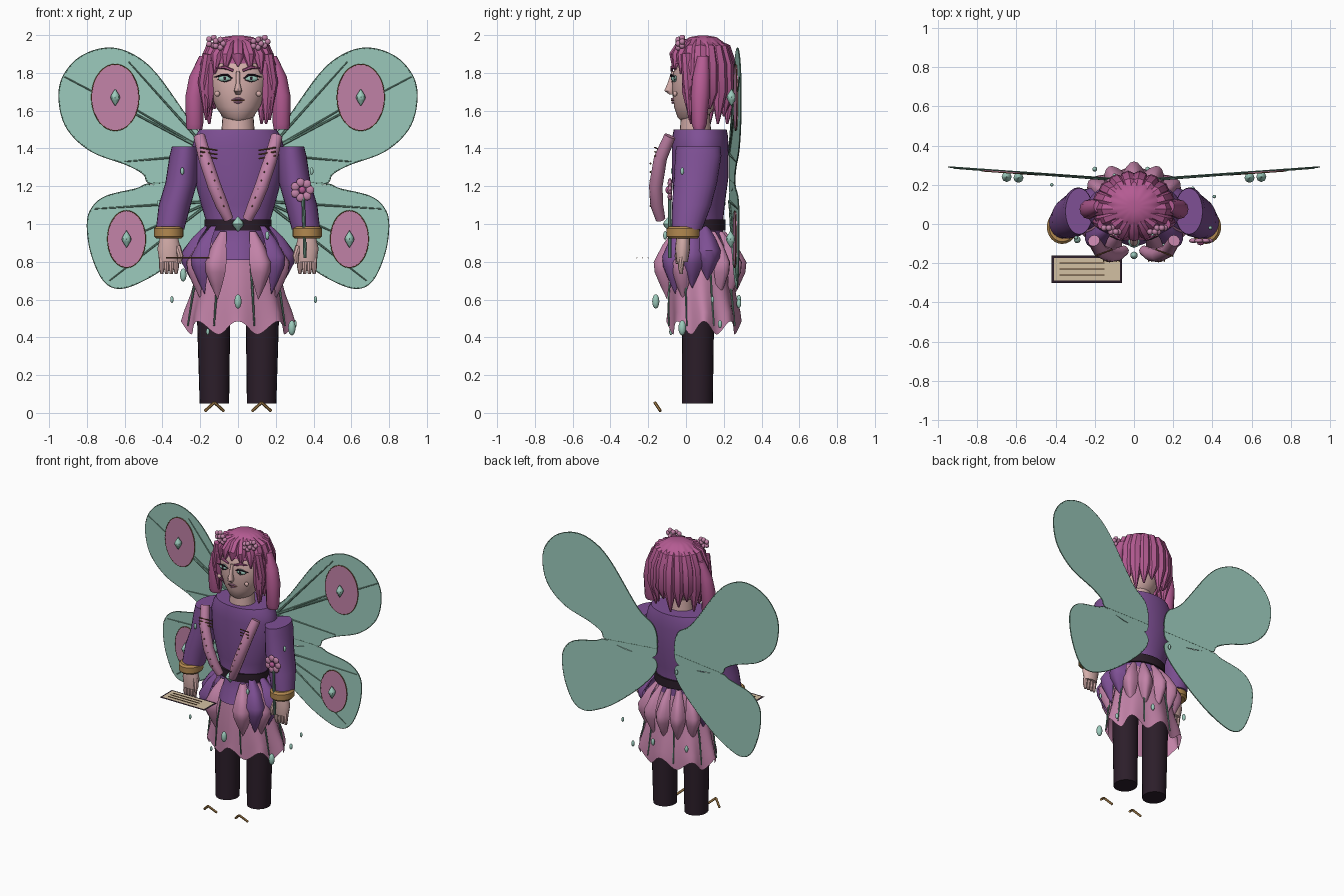
import bpy, bmesh
from math import sin, cos, pi, radians
from mathutils import Vector

if "Cube" in bpy.data.objects:
    bpy.data.objects.remove(bpy.data.objects["Cube"], do_unlink=True)


def material(name, *rgb):
    m = bpy.data.materials.new(name)
    m.use_nodes = True
    m.diffuse_color = (*rgb, 1)
    m.node_tree.nodes["Principled BSDF"].inputs["Base Color"].default_value = (*rgb, 1)
    return m


mint = material("mint", .33, .59, .5)
pink = material("rose pink", .54, .225, .39)
magenta = material("magenta hair", .46, .105, .29)
purple = material("purple cloth", .21, .08, .3)
plum = material("dark plum", .025, .013, .023)
gold = material("gold", .45, .25, .08)
skin = material("skin", .66, .42, .4)
cream = material("cream page", .65, .53, .36)
green = material("vein green", .15, .3, .23)
brown = material("brown thread", .18, .08, .035)


def finish(name, bm, mat, angle=40):
    bmesh.ops.recalc_face_normals(bm, faces=bm.faces)
    me = bpy.data.meshes.new(name)
    bm.to_mesh(me)
    bm.free()
    me.materials.append(mat)
    me.shade_smooth()
    me.set_sharp_from_angle(angle=radians(angle))
    ob = bpy.data.objects.new(name, me)
    bpy.context.collection.objects.link(ob)


def skin_rings(name, rings, mat, cap=True, closed=True):
    """Bridge successive rings of points into a surface."""
    bm = bmesh.new()
    rows = [[bm.verts.new(p) for p in r] for r in rings]
    n = len(rows[0])
    for a, b in zip(rows, rows[1:]):
        for i in range(n if closed else n - 1):
            j = (i + 1) % n
            bm.faces.new((a[i], a[j], b[j], b[i]))
    if cap:
        bm.faces.new(rows[0])
        bm.faces.new(rows[-1])
    finish(name, bm, mat)


def loft(name, rings, mat, sides=24, lobes=0, amp=0, hem=0, cap=True):
    """Stack horizontal ellipses (x, y, z, rx, ry), with optional growing folds."""
    out = []
    for k, (x, y, z, rx, ry) in enumerate(rings):
        t = k / (len(rings) - 1)
        ring = []
        for i in range(sides):
            a = 2 * pi * i / sides
            w = cos(lobes * a)
            m = 1 + amp * t * w
            ring.append((x + rx * m * sin(a), y - ry * m * cos(a), z + hem * w * t ** 3))
        out.append(ring)
    skin_rings(name, out, mat, cap)


def tube(name, pts, radii, mat, sides=8):
    pts = [Vector(p) for p in pts]
    if not isinstance(radii, (list, tuple)):
        radii = [radii] * len(pts)
    rings = []
    for i, p in enumerate(pts):
        d = (pts[min(i + 1, len(pts) - 1)] - pts[max(i - 1, 0)]).normalized()
        u = d.cross(Vector((0, 1, 0) if abs(d.y) < .9 else (1, 0, 0))).normalized()
        v = d.cross(u)
        rings.append([p + radii[i] * (u * cos(2 * pi * j / sides) + v * sin(2 * pi * j / sides))
                      for j in range(sides)])
    skin_rings(name, rings, mat)


def ball(name, loc, size, mat):
    bm = bmesh.new()
    bmesh.ops.create_uvsphere(bm, u_segments=14, v_segments=8, radius=1)
    for v in bm.verts:
        v.co = Vector(loc) + Vector(v.co[i] * size[i] for i in range(3))
    finish(name, bm, mat)


def gem(name, x, y, z, r, h):
    rings = [(x, y, z + h * k, r * s, r * s) for k, s in ((-1, .05), (-.3, .8), (0, 1), (.3, .8), (1, .05))]
    loft(name, rings, mint, 8)


def sheet(name, x, y, z, w, d, mat):
    rows = [[(x + i * w / 2, y + j * d / 2, z) for i in (-1, 1)] for j in (-1, 1)]
    skin_rings(name, rows, mat, cap=False, closed=False)


def around(a, rx, ry, z, cy=.08):
    return (rx * sin(a), cy - ry * cos(a), z)


def wing_y(x):
    return .225 + .07 * abs(x)


def smooth_loop(pts, steps=6):
    """Closed Catmull-Rom outline."""
    out, n = [], len(pts)
    for i in range(n):
        a, b, c, d = (Vector(pts[(i + k) % n]) for k in (-1, 0, 1, 2))
        for s in range(steps):
            t = s / steps
            out.append(.5 * (2 * b + (c - a) * t + (2 * a - 5 * b + 4 * c - d) * t * t
                             + (3 * b - a - 3 * c + d) * t ** 3))
    return out


def plate(name, loop, side, front, back, mat):
    rings = [[(side * x, wing_y(x) + o, z) for x, z in loop] for o in (front, back)]
    skin_rings(name, rings, mat)


# Wings: outline, vein root, vein tips, eyespot (x, z, rx, rz)
wings = {
    "upper": ([(.07, 1.28), (.1, 1.4), (.22, 1.5), (.43, 1.79), (.565, 1.9), (.7, 1.93), (.84, 1.88),
               (.93, 1.77), (.945, 1.64), (.9, 1.5), (.775, 1.385), (.59, 1.315), (.5, 1.265),
               (.465, 1.215), (.3, 1.18), (.1, 1.17)], (.14, 1.37),
              [(.58, 1.86), (.92, 1.78), (.65, 1.67), (.6, 1.33)], (.65, 1.67, .125, .175)),
    "lower": ([(.465, 1.21), (.54, 1.185), (.7, 1.145), (.775, 1.08), (.797, .99), (.775, .84), (.71, .7),
               (.62, .66), (.485, .71), (.35, .8), (.18, .95), (.08, 1.08), (.1, 1.165), (.3, 1.175)],
              (.14, 1.12), [(.76, 1.08), (.68, .7), (.59, .92)], (.59, .92, .1, .15)),
}
for s, label in ((1, "left"), (-1, "right")):
    for part, (outline, root, tips, (ex, ez, rx, rz)) in wings.items():
        name = f"{label}_{part}_wing"
        loop = smooth_loop(outline)
        plate(name, loop, s, -.003, .003, mint)
        free_edge = [p for p in loop if p.x > .46 or abs(p.y - 1.18) > .04]
        tube(name + "_rim", [(s * x, wing_y(x), z) for x, z in free_edge], .004, green, 6)
        for tx, tz in tips:
            tube(name + "_vein", [(s * x, wing_y(x) - .005, z) for x, z in (root, (tx, tz))],
                 (.008, .003), green, 6)
        spot = [(ex + rx * cos(pi * i / 18), ez + rz * sin(pi * i / 18)) for i in range(36)]
        plate(name + "_eyespot", spot, s, -.011, -.003, pink)
        tube(name + "_eyespot_ring", [(s * x, wing_y(x) - .009, z) for x, z in spot + spot[:1]], .003, brown, 6)
        gem(name + "_gem", s * ex, wing_y(ex) - .03, ez, .026, .045)

# Torso with a short tunic front, belt and neck
loft("torso", [(0, .05, .81, .15, .162), (0, .06, .9, .16, .14), (0, .07, 1, .165, .125),
               (0, .07, 1.1, .195, .135), (0, .075, 1.25, .235, .15), (0, .075, 1.4, .245, .15),
               (0, .075, 1.46, .23, .148), (0, .075, 1.5, .205, .14)], purple, 32)
loft("belt", [(0, .07, .965, .178, .14), (0, .07, 1.025, .178, .14)], plum, 32)
gem("belt_gem", 0, -.09, 1, .032, .04)
loft("neck", [(0, .05, 1.46, .09, .085), (0, .05, 1.6, .08, .075)], skin)

# Skirt with folds and green ribs
loft("skirt", [(0, .07, .96, .16, .115), (0, .075, .82, .195, .148), (0, .085, .62, .245, .175),
               (0, .095, .52, .275, .185), (0, .095, .45, .285, .188)],
     pink, 96, lobes=8, amp=.06, hem=.035, cap=False)
for i in range(8):
    a = 2 * pi * (i + .4) / 8
    tube("skirt_rib", [around(a, .2, .15, .85), around(a, .25, .18, .64), around(a, .28, .19, .46, .09)],
         (.004, .006, .004), green, 6)


# Pointed, strongly cupped petals over the skirt
def petal(name, angle, mat, top, tip, width, spread):
    a = radians(angle)
    rows = []
    for t, w, r in ((0, .3, .66), (.2, .66, .85), (.45, 1, 1), (.6, .9, 1), (.8, .5, .95), (1, .02, .9)):
        row = []
        for k in (-1, -.7, -.35, 0, .35, .7, 1):
            bulge = .055 * (1 - k * k) * w - .01
            x, y, z = around(a, .25 * r * spread + bulge, .215 * r * spread + bulge, top + (tip - top) * t, .06)
            row.append((x + k * w * width * cos(a), y + k * w * width * sin(a), z))
        rows.append(row)
    skin_rings(name, rows, mat, cap=False, closed=False)


for s in (1, -1):
    for ang in (30, 66, 128, 154):
        petal("pink_petal", s * ang, pink, .96, .6, .068 if ang < 90 else .054, 1)
    for ang, tip in ((52, .63), (82, .66), (106, .7)):
        petal("purple_petal", s * ang, purple, .99, tip, .068, 1.04)
petal("back_petal", 180, pink, .96, .6, .054, 1)

# Mirrored limbs, trim and face
for s, label in ((1, "left"), (-1, "right")):
    loft(label + "_leg", [(s * .125, .06, .05, .078, .082), (s * .13, .065, .6, .09, .085)], plum)
    for k in (-1, 1):
        tube(label + "_shoe_tie", [(s * .125, -.165, .055), (s * .125 + k * .05, -.135, .01)], .008, gold, 6)
    loft(label + "_sleeve", [(s * .28, .065, 1.41, .07, .118), (s * .285, .065, 1.36, .078, .122),
                             (s * .3, .05, 1.22, .084, .115), (s * .335, .03, 1.1, .085, .104),
                             (s * .36, .005, .97, .075, .08)], purple)
    loft(label + "_cuff", [(s * .367, -.015, z, r, r + .009) for z, r in
                           ((.922, .066), (.935, .078), (.975, .078), (.988, .066))], gold)
    loft(label + "_palm", [(s * .365, -.015, .94, .045, .035), (s * .365, -.018, .87, .062, .04),
                           (s * .365, -.02, .8, .05, .03)], skin, 16)
    for k in range(4):
        x = s * (.328 + .025 * k)
        tube(label + "_finger", [(x, -.02, .83), (x, -.028, .77), (x, -.025, .735)], (.017, .015, .008), skin)
    tube(label + "_thumb", [(s * .32, -.03, .88), (s * .305, -.045, .83), (s * .31, -.045, .79)],
         (.018, .016, .009), skin)
    # Padded strap with thread stitches
    tube(label + "_strap", [(s * .205, -.085, 1.465), (s * .175, -.135, 1.35), (s * .125, -.16, 1.2),
                            (s * .085, -.155, 1.1), (s * .05, -.135, 1.025)],
         (.031, .035, .036, .034, .026), pink, 12)
    for k in range(3):
        z = 1.405 - k * .022
        tube(label + "_stitch", [(s * .11, -.13, z - .015), (s * .2, -.165, z)], .004, brown, 6)
    for k in range(6):
        ball(label + "_strap_bead", (s * (.155 - .016 * k), -.188, 1.32 - .045 * k), (.004, .005, .005), brown)
    # Face features
    ball(label + "_eye", (s * .07, -.062, 1.77), (.036, .016, .018), mint)
    ball(label + "_pupil", (s * .07, -.076, 1.771), (.008, .004, .009), plum)
    tube(label + "_eyelid", [(s * .03, -.07, 1.77), (s * .055, -.08, 1.788), (s * .085, -.077, 1.789),
                             (s * .125, -.06, 1.777)], (.003, .006, .006, .003), plum, 6)
    tube(label + "_lower_lid", [(s * .035, -.068, 1.764), (s * .07, -.076, 1.752), (s * .108, -.058, 1.766)],
         .002, plum, 6)
    tube(label + "_brow", [(s * .025, -.075, 1.812), (s * .07, -.074, 1.83), (s * .115, -.055, 1.825)],
         (.007, .009, .004), magenta, 6)
    ball(label + "_cheek_dot", (s * .11, -.058, 1.69), (.015, .012, .015), skin)
    # Broad lock at the side of the head
    loft(label + "_broad_lock", [(s * .185, .09, 1.89, .02, .03), (s * .213, .08, 1.78, .045, .045),
                                 (s * .23, .075, 1.68, .048, .05), (s * .23, .07, 1.53, .046, .04),
                                 (s * .23, .07, 1.5, .04, .03)], magenta, 12)
    tube(label + "_face_lock", [(s * .16, .0, 1.9), (s * .182, .01, 1.75), (s * .168, .02, 1.55)],
         (.028, .03, .006), magenta)
    # Blossoms in the hair
    for cx, cy, cz in ((.135, -.02, 1.965), (.1, -.04, 1.955)):
        for k in range(5):
            a = 2 * pi * k / 5
            ball(label + "_hair_blossom", (s * cx + .022 * cos(a), cy, cz + .022 * sin(a)),
                 (.016, .016, .016), pink)

# Head, nose and mouth
loft("head", [(0, .025, 1.545, .045, .05), (0, .035, 1.565, .08, .08), (0, .045, 1.62, .118, .108),
              (0, .05, 1.69, .147, .122), (0, .055, 1.77, .158, .128), (0, .06, 1.86, .145, .115),
              (0, .07, 1.94, .09, .08)], skin, 32)
loft("nose", [(0, -.068, 1.81, .009, .008), (0, -.08, 1.74, .012, .02), (0, -.085, 1.705, .021, .03),
              (0, -.075, 1.685, .012, .012)], skin, 12)
tube("upper_lip", [(-.036, -.06, 1.655), (-.012, -.074, 1.663), (.012, -.074, 1.663), (.036, -.06, 1.655)],
     (.002, .006, .006, .002), pink)
tube("mouth_line", [(-.036, -.064, 1.653), (0, -.078, 1.654), (.036, -.064, 1.653)], .002, brown, 6)
tube("lower_lip", [(-.028, -.06, 1.647), (0, -.071, 1.643), (.028, -.06, 1.647)], (.002, .007, .002), pink)

# Hair: ribbed crown, thick hanging locks and fringe
loft("hair_crown", [(0, .09, z, r, r * .87) for z, r in
                    ((1.997, .03), (1.99, .08), (1.955, .135), (1.9, .17), (1.85, .178))],
     magenta, 112, lobes=14, amp=.04)
for i in range(12):
    a = radians(68 + 224 * i / 11)
    low = 1.53 + .04 * (i % 3)
    tube("hair_lock", [around(a, .075, .065, 1.96), around(a, .135, .122, 1.925), around(a, .165, .145, 1.84),
                       around(a, .172, .15, 1.7), around(a, .16, .14, low)],
         (.025, .04, .046, .045, .006), magenta)
for i in (-2, -1, 0, 1, 2):
    a = radians(22 * i)
    tube("fringe_lock", [around(a, .07, .06, 1.965), around(a, .125, .105, 1.94), around(a, .16, .137, 1.89),
                         around(a, .178, .15, 1.835 - .02 * abs(i))], (.02, .034, .034, .005), magenta)

# Flower held in the left hand
tube("flower_stem", [(.355, -.085, .82), (.345, -.085, 1.14)], .009, green)
for k in range(7):
    a = 2 * pi * k / 7
    ball("flower_petal", (.34 + .041 * cos(a), -.085, 1.18 + .041 * sin(a)), (.023, .012, .023), pink)
ball("flower_center", (.34, -.095, 1.18), (.019, .014, .019), magenta)

# Open page floating by the right hand
sheet("page_cover", -.24, -.23, .818, .36, .14, plum)
sheet("page", -.24, -.23, .82, .335, .115, cream)
for k in (-1, 0, 1):
    y = -.23 + .03 * k
    tube("page_line", [(-.38, y, .821), (-.15, y, .821)], .003, brown, 6)

# Scattered dewdrops
for x, y, z, h in ((0, -.16, .59, .038), (-.35, -.05, .6, .018), (.41, .14, .6, .018), (-.29, -.08, .73, .035),
                   (.285, -.02, .45, .04), (-.16, -.08, .43, .018), (.3, .18, .47, .022), (-.295, -.07, 1.28, .02),
                   (.39, -.02, 1.28, .02), (-.42, .2, 1.11, .018), (.155, -.11, .94, .022), (.07, .28, .58, .025),
                   (-.2, .28, .6, .025), (-.1, .25, 1.12, .018)):
    ball("dewdrop", (x, y, z), (h * .5, h * .5, h), mint)
